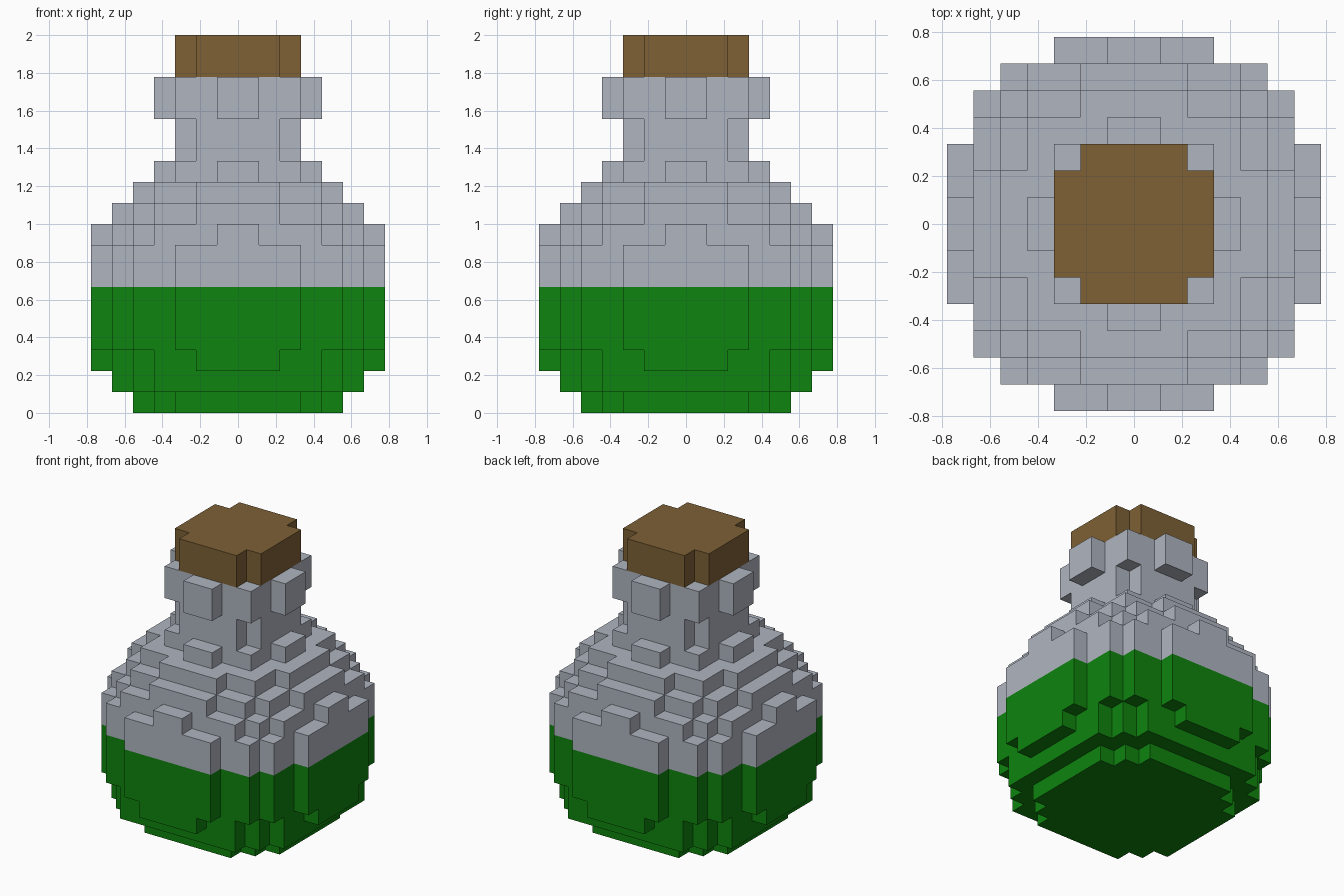
import bpy
import bmesh
import math
from mathutils import Vector

cube = bpy.data.objects.get("Cube")
if cube:
    bpy.data.objects.remove(cube, do_unlink=True)

U = 2 / 18  # block size: the bottle is 18 blocks tall

# Stepped footprints: half-width of each row of blocks, counted out from the centre
BASE = (5, 5, 5, 4, 3)
FOOT = (6, 6, 6, 6, 5, 4)
BELLY_LOW = (7, 7, 6, 6, 5, 4, 2)
BELLY = (7, 7, 7, 6, 6, 5, 3)
BELLY_HIGH = (7, 6, 6, 6, 5, 4, 1)
SHOULDER_LOW = (6, 6, 5, 5, 4, 2)
SHOULDER_HIGH = (5, 5, 4, 4, 2)
COLLAR = (4, 3, 3, 1)
NECK = (3, 3, 2)

# Parts from bottom to top: name, colour, layers as (footprint, count)
PARTS = [
    ("liquid_bowl", "green liquid", (0.0044, 0.231, 0.0044),
     [(BASE, 1), (FOOT, 1), (BELLY_LOW, 1), (BELLY, 3)]),
    ("glass_flask", "grey glass", (0.429, 0.462, 0.527),
     [(BELLY, 2), (BELLY_HIGH, 1), (SHOULDER_LOW, 1), (SHOULDER_HIGH, 1),
      (COLLAR, 1), (NECK, 2), (COLLAR, 2)]),
    ("cork_stopper", "brown cork", (0.209, 0.119, 0.036), [(NECK, 2)]),
]


def make_material(name, rgb):
    mat = bpy.data.materials.new(name)
    mat.use_nodes = True
    mat.diffuse_color = (*rgb, 1)
    bsdf = next(n for n in mat.node_tree.nodes if n.type == "BSDF_PRINCIPLED")
    bsdf.inputs["Base Color"].default_value = (*rgb, 1)
    bsdf.inputs["Roughness"].default_value = 0.8
    return mat


def layer_cells(rows, z):
    """All blocks of one layer, mirrored to the four quadrants."""
    cells = set()
    for j, half in enumerate(rows):
        for x in range(-half, half):
            cells |= {(x, j, z), (x, -1 - j, z)}
    return cells


# Collect the blocks of every part
cells_of, z = {}, 0
for name, _, _, layers in PARTS:
    cells_of[name] = set()
    for rows, count in layers:
        for _ in range(count):
            cells_of[name] |= layer_cells(rows, z)
            z += 1
solid = set().union(*cells_of.values())


def build_part(name, cells, mat):
    """Skin the exposed block sides, then merge them into flat faces."""
    bm = bmesh.new()
    verts = {}

    def vert(p):
        key = tuple(round(c) for c in p)
        if key not in verts:
            verts[key] = bm.verts.new(Vector(key) * U)
        return verts[key]

    for cell in sorted(cells):
        centre = Vector(cell) + Vector((0.5, 0.5, 0.5))
        for axis in range(3):
            for sign in (-1, 1):
                n = Vector((0, 0, 0))
                n[axis] = sign
                if tuple(c + int(d) for c, d in zip(cell, n)) in solid:
                    continue
                a = Vector((0, 0, 0))
                a[(axis + 1) % 3] = 0.5
                b = n.cross(a)
                mid = centre + n * 0.5
                bm.faces.new([vert(mid + s * a + t * b) for s, t in
                              ((-1, -1), (1, -1), (1, 1), (-1, 1))])
    bmesh.ops.dissolve_limit(bm, angle_limit=math.radians(1),
                             verts=bm.verts[:], edges=bm.edges[:])
    mesh = bpy.data.meshes.new(name)
    bm.to_mesh(mesh)
    bm.free()
    mesh.materials.append(mat)
    obj = bpy.data.objects.new(name, mesh)
    bpy.context.collection.objects.link(obj)


for name, colour, rgb, _ in PARTS:
    build_part(name, cells_of[name], make_material(colour, rgb))
